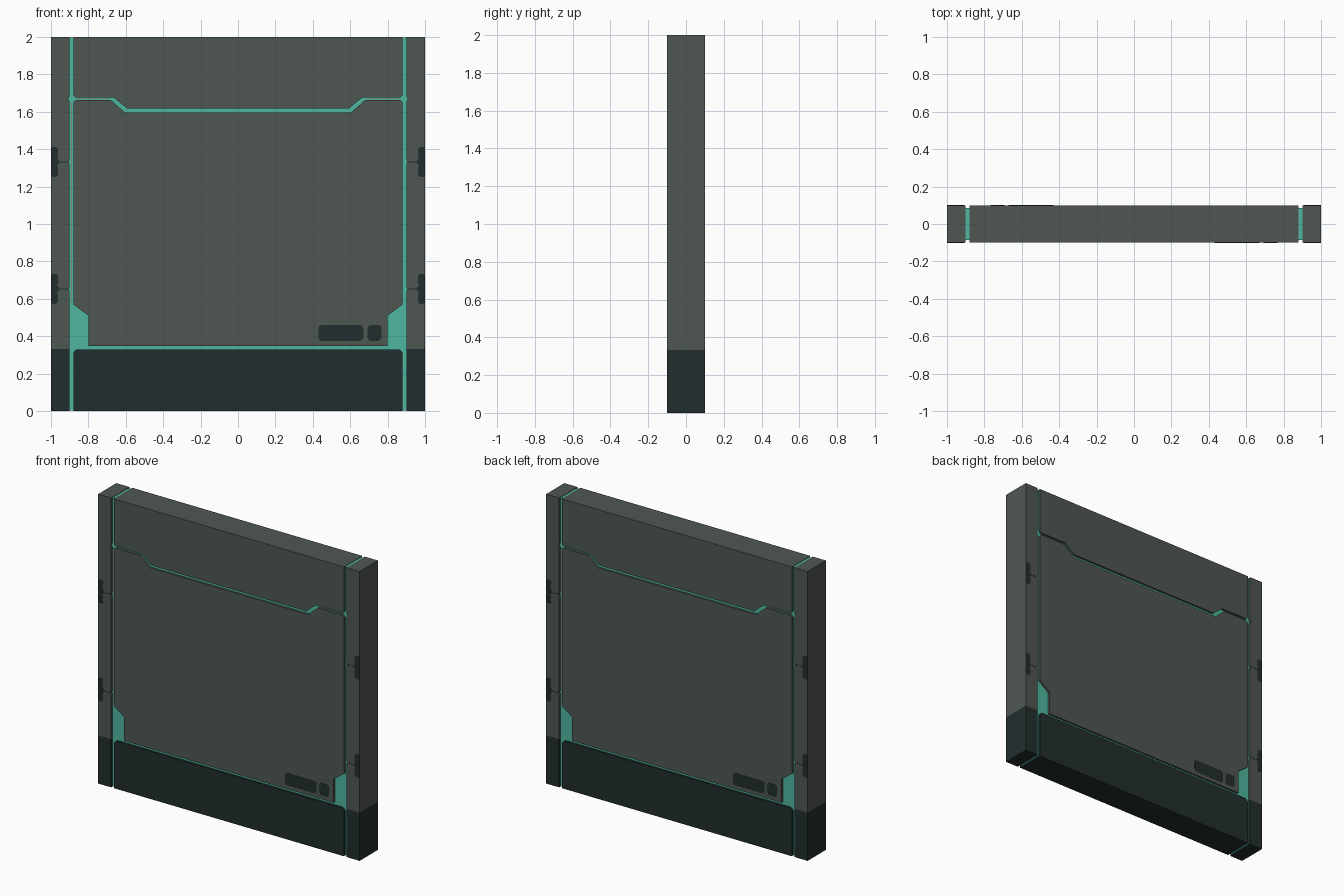
import bpy, bmesh, math

if "Cube" in bpy.data.objects:
    bpy.data.objects.remove(bpy.data.objects["Cube"])


def material(name, rgb):
    m = bpy.data.materials.new(name)
    m.diffuse_color = (*rgb, 1)
    m.use_nodes = True
    m.node_tree.nodes["Principled BSDF"].inputs["Base Color"].default_value = m.diffuse_color
    return m


GREY = material("wall grey", (0.078, 0.096, 0.086))
DARK = material("dark slate", (0.016, 0.027, 0.027))
TEAL = material("teal trim", (0.078, 0.47, 0.35))
LIGHT = material("pale grey seam", (0.22, 0.23, 0.20))


def extrude(name, pts, y0, y1, mat):
    """Extrude an x/z outline from y0 to y1."""
    bm = bmesh.new()
    face = bm.faces.new([bm.verts.new((x, y0, z)) for x, z in pts])
    out = bmesh.ops.extrude_face_region(bm, geom=[face])["geom"]
    for v in out:
        if isinstance(v, bmesh.types.BMVert):
            v.co.y = y1
    bmesh.ops.recalc_face_normals(bm, faces=bm.faces)
    me = bpy.data.meshes.new(name)
    bm.to_mesh(me)
    bm.free()
    me.materials.append(mat)
    ob = bpy.data.objects.new(name, me)
    bpy.context.collection.objects.link(ob)
    return ob


def symmetric(half):
    return half + [(-x, z) for x, z in reversed(half)]


def rect(x0, x1, z0, z1):
    return [(x0, z0), (x1, z0), (x1, z1), (x0, z1)]


def rounded(x0, x1, z0, z1, r):
    pts = []
    for cx, cz, a in ((x1 - r, z1 - r, 0), (x0 + r, z1 - r, 90),
                      (x0 + r, z0 + r, 180), (x1 - r, z0 + r, 270)):
        for k in range(4):
            t = math.radians(a + k * 30)
            pts.append((cx + r * math.cos(t), cz + r * math.sin(t)))
    return pts


# Teal core seen through all the grooves
extrude("glowing_core", rect(-0.91, 0.91, 0.003, 1.997), -0.085, 0.085, TEAL)

# Central panels
extrude("top_panel", symmetric([(0.592, 1.617), (0.665, 1.677), (0.867, 1.677),
        (0.88, 1.69), (0.88, 2)]), -0.1, 0.1, GREY)
extrude("main_panel", symmetric([(0.80, 0.348), (0.80, 0.51), (0.88, 0.57),
        (0.88, 1.65), (0.867, 1.663), (0.68, 1.663), (0.605, 1.597)]),
        -0.1, 0.1, GREY)
extrude("kick_panel", symmetric([(0.88, 0), (0.88, 0.313), (0.863, 0.33)]),
        -0.1, 0.1, DARK)

# Side posts with small notches along the groove
inner = [(0.9, 0.333)]
for z, r in ((0.653, 0.012), (1.332, 0.012), (1.67, 0.016)):
    inner += [(0.9, z - r), (0.9 + r * 0.5, z), (0.9, z + r)]
inner.append((0.9, 2))
for s, side in ((1, "right"), (-1, "left")):
    post = inner + [(1, 2), (1, 0.333)]
    extrude(side + "_post", [(s * x, z) for x, z in post], -0.1, 0.1, GREY)
    extrude(side + "_post_foot", [(s * x, z) for x, z in rect(0.9, 1, 0, 0.333)],
            -0.1, 0.1, DARK)

# Thin details; the back repeats the front turned half a circle
for s, face in ((1, "front"), (-1, "back")):
    def plate(name, pts, y=0.1, mat=DARK, t=0.001):
        extrude(face + "_" + name, [(s * x, z) for x, z in pts],
                -s * (y - 0.003), -s * (y + t), mat)

    plate("long_label", rounded(0.43, 0.67, 0.375, 0.46, 0.02))
    plate("small_label", rounded(0.692, 0.767, 0.375, 0.46, 0.02))
    # pale seams in the grooves
    plate("side_seam", rect(-0.894, -0.887, 0.58, 1.65), 0.085, LIGHT)
    for m in (-1, 1):
        plate("top_seam", [(m * x, z) for x, z in rect(0.69, 0.865, 1.668, 1.673)],
              0.085, LIGHT)
        # latch marks at the outer post edges
        for zc in (1.332, 0.653):
            up = [(0.957, 0.008), (0.968, 0.02), (0.963, 0.03),
                  (0.963, 0.068), (0.972, 0.08), (0.992, 0.08), (0.9995, 0.07)]
            mark = up + [(x, -d) for x, d in reversed(up)]
            plate("latch_mark", [(m * x, zc + d) for x, d in mark])
            plate("latch_line", [(m * x, z) for x, z in
                                 rect(0.905, 0.958, zc - 0.002, zc + 0.002)])
